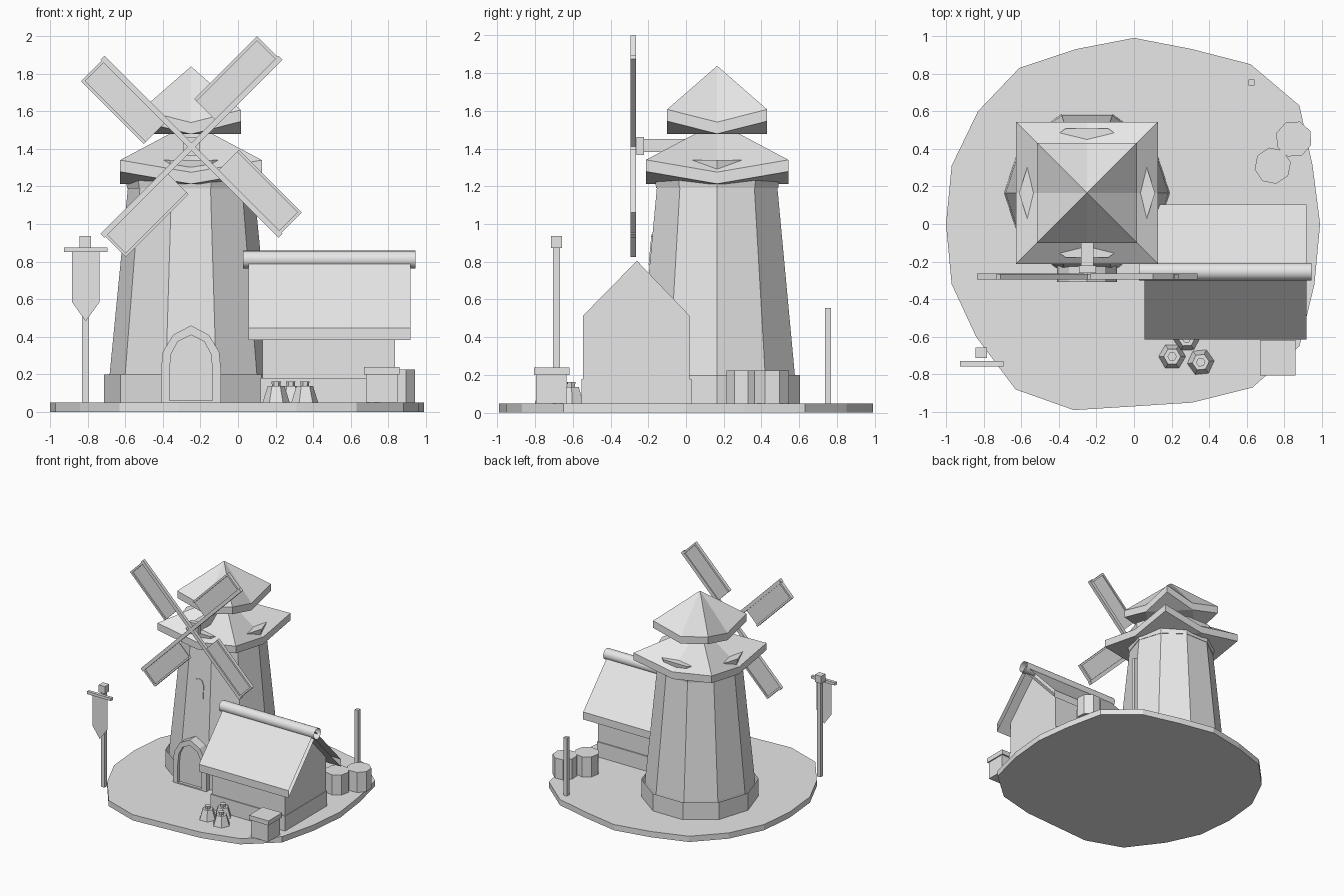
import bpy, bmesh, math
from mathutils import Matrix, Vector

if "Cube" in bpy.data.objects:
    bpy.data.objects.remove(bpy.data.objects["Cube"])

grey = bpy.data.materials.new("plain grey")
grey.diffuse_color = (0.8, 0.8, 0.8, 1)
grey.use_nodes = True
grey.node_tree.nodes["Principled BSDF"].inputs["Base Color"].default_value = grey.diffuse_color


def mesh(name, verts, faces, recalc=True):
    bm = bmesh.new()
    vs = [bm.verts.new(v) for v in verts]
    for f in faces:
        bm.faces.new([vs[i] for i in f])
    if recalc:
        bmesh.ops.recalc_face_normals(bm, faces=bm.faces)
    me = bpy.data.meshes.new(name)
    bm.to_mesh(me)
    bm.free()
    me.materials.append(grey)
    ob = bpy.data.objects.new(name, me)
    bpy.context.collection.objects.link(ob)
    return ob


def loft(name, rings, caps=True):
    """Join rings of equal point count, optionally capping the ends."""
    n = len(rings[0])
    verts = [p for r in rings for p in r]
    faces = [(k * n + i, k * n + (i + 1) % n, (k + 1) * n + (i + 1) % n, (k + 1) * n + i)
             for k in range(len(rings) - 1) for i in range(n)]
    if caps:
        faces += [tuple(range(n))[::-1], tuple(range(len(verts) - n, len(verts)))]
    return mesh(name, verts, faces)


def box(name, x0, x1, y0, y1, z0, z1, caps=True):
    return loft(name, [[(x, y0, z0), (x, y1, z0), (x, y1, z1), (x, y0, z1)] for x in (x0, x1)], caps)


def turned(name, n, cx, cy, prof, rot=0.0, caps=True):
    """n-sided turned shape from (radius, z) pairs."""
    return loft(name, [[(cx + r * math.cos(rot + math.tau * i / n),
                         cy + r * math.sin(rot + math.tau * i / n), z) for i in range(n)]
                       for r, z in prof], caps)


def front_loop(cx, pts, y):
    """Half outline (half width, z) mirrored about cx in the plane y."""
    full = [(w, z) for w, z in pts] + [(-w, z) for w, z in reversed(pts) if w > 0]
    return [(cx + w, y, z) for w, z in full]


# Ground slab with a slightly uneven edge
rim = [(0, .99), (.31, .93), (.62, .85), (.88, .63), (.95, .31), (.99, 0), (.96, -.32),
       (.88, -.65), (.63, -.87), (.31, -.95), (0, -.97), (-.32, -.99), (-.63, -.88),
       (-.84, -.6), (-.97, -.32), (-1, 0), (-.97, .31), (-.83, .6), (-.61, .83), (-.31, .93)]
loft("ground_slab", [[(x, y, z) for x, y in rim] for z in (0, .05)])

# Tower: open footing band, tapered body, flared collar
TX, TY = -.25, .165
turned("tower_footing", 10, TX, TY, [(.463, .05), (.463, .2)], 0, False)
turned("tower_body", 10, TX, TY, [(.44, .05), (.433, .2), (.335, 1.2)])
turned("tower_collar", 10, TX, TY, [(.34, 1.19), (.362, 1.34)])


# Square roofs with raised corners and dipped edge middles
def swept_roof(name, h, z_corner, z_mid, apex, t):
    ring = [(1, 1, z_corner), (0, 1, z_mid), (-1, 1, z_corner), (-1, 0, z_mid),
            (-1, -1, z_corner), (0, -1, z_mid), (1, -1, z_corner), (1, 0, z_mid)]
    v = [(TX + h * x, TY + h * y, z - d) for d in (0, t) for x, y, z in ring]
    v += [(TX, TY, apex), (TX, TY, z_mid - t)]
    f = []
    for i in range(8):
        j = (i + 1) % 8
        f += [(i, j, 16), (i, 8 + i, 8 + j, j)]
    for i in (1, 3, 5, 7):  # underside: corner flaps and a flat diamond
        j = (i + 2) % 8
        f += [(8 + i, 8 + (i + 1) % 8, 8 + j), (8 + j, 8 + i, 17)]
    mesh(name, v, f)


swept_roof("lower_roof", .377, 1.34, 1.275, 1.54, .062)
swept_roof("upper_roof", .265, 1.607, 1.54, 1.838, .062)

# Door frame, door and a window leaning with the wall
outer = [(.16, .05), (.16, .22), (.15, .32), (.095, .41), (0, .46)]
inner = [(.115, .06), (.115, .22), (.105, .31), (.07, .375), (0, .41)]
loft("door_frame", [front_loop(TX, p, y) for p, y in
                    ((outer, -.2), (outer, -.308), (inner, -.308), (inner, -.2))], False)
loft("door", [front_loop(TX, [(.117, .05)] + inner[1:], y) for y in (-.284, -.22)])
win = loft("window", [front_loop(TX, [(.05, .785), (.05, .895), (.03, .935), (0, .945)], y)
                      for y in (-.006, .004)])
for v in win.data.vertices:
    v.co.y += TY - .951 * (.433 - .098 * (v.co.z - .2))

# Axle and hub
HX, HZ = -.248, 1.411
box("axle", HX - .033, HX + .033, -.26, .1, HZ - .03, HZ + .04)
box("hub", HX - .045, HX + .045, -.262, -.222, HZ - .046, HZ + .05)

# Four sails: arm, panel and rim bars, built along +x then turned
for k in range(4):
    parts = [box("sail_arm", 0, .67, -.294, -.266, -.015, .015),
             box("sail_panel", .19, .66, -.282, -.274, 0, .16),
             box("sail_side_bar", .19, .66, -.294, -.264, .152, .168),
             box("sail_end_bar", .646, .662, -.294, -.264, 0, .168)]
    m = Matrix.Translation(Vector((HX, 0, HZ))) @ Matrix.Rotation(-math.radians(45 + 90 * k), 4, 'Y')
    for p in parts:
        p.data.transform(m)

# House: footing, gabled body, open-ended roof shell and ridge tube
RY = -.26
box("house_footing", .12, .84, -.553, .028, .05, .18)
gable = [(-.545, .05), (-.545, .515), (RY, .805), (.018, .515), (.018, .05)]
loft("house_body", [[(x, y, z) for y, z in gable] for x in (.13, .835)])
prof = [(-.615, .447), (RY + .005, .83), (.105, .447), (.105, .382), (RY + .005, .765), (-.615, .382)]
loft("house_roof", [[(x, y, z) for y, z in prof] for x in (.055, .917)], False)
ridge = loft("ridge_tube", [[(x, RY + .006 + .047 * math.cos(math.tau * i / 20),
                              .811 + .047 * math.sin(math.tau * i / 20)) for i in range(20)]
                            for x in (.026, .943)], False)
for p in ridge.data.polygons:
    p.use_smooth = True

# Crate with a lid band
box("crate", .68, .848, -.795, -.632, .05, .2)
box("crate_lid", .67, .858, -.805, -.618, .2, .24)

# Barrels
for x, y, a in ((.738, .31, .2), (.85, .452, .45)):
    turned("barrel", 8, x, y, [(.098, .05), (.098, .225)], a)

# Grain sacks with tied tops
for x, y, a in ((.203, -.705, 0), (.355, -.735, .1), (.28, -.608, .05)):
    turned("sack", 6, x, y, [(.072, .05), (.045, .137)], a)
    turned("sack_tie", 6, x, y, [(.022, .137), (.025, .162)], a)

# Lone post
box("post", .608, .64, .737, .769, .05, .555)

# Banner pole with cap, crossbar and hanging cloth
box("banner_pole", -.829, -.794, -.704, -.667, .05, .88)
box("banner_cap", -.842, -.783, -.714, -.656, .872, .936)
box("banner_crossbar", -.925, -.693, -.757, -.73, .85, .874, False)
mesh("banner_cloth", [(-.882, -.744, .858), (-.882, -.744, .583), (-.81, -.744, .483),
                      (-.738, -.744, .583), (-.738, -.744, .858)], [(0, 1, 2, 3, 4)], False)
